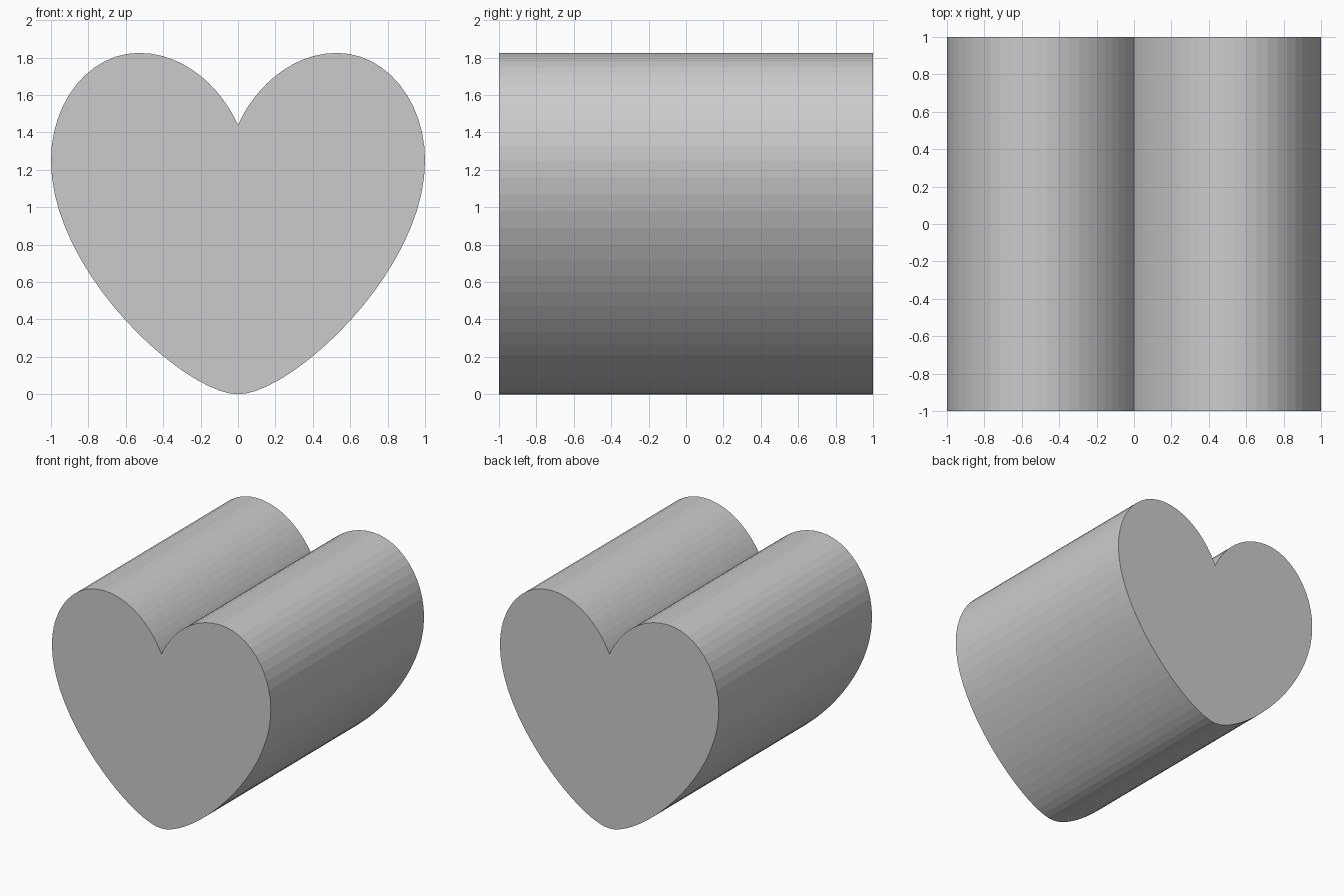
import bpy, bmesh
from mathutils import Vector
from mathutils.geometry import interpolate_bezier

if "Cube" in bpy.data.objects:
    bpy.data.objects.remove(bpy.data.objects["Cube"])

DEPTH = 2.0

# Right half of the heart outline: bezier spans (start, handle, handle, end, steps)
SPANS = [
    ((0, 0), (0.28, 0), (1, 0.65), (1, 1.25), 20),               # flank
    ((1, 1.25), (1, 1.57), (0.79, 1.825), (0.53, 1.825), 12),    # outer lobe
    ((0.53, 1.825), (0.27, 1.825), (0.08, 1.62), (0, 1.44), 12), # inner lobe to notch
]

half = []
for p0, h0, h1, p1, n in SPANS:
    pts = interpolate_bezier(Vector(p0), Vector(h0), Vector(h1), Vector(p1), n + 1)
    half += [(p[0], p[1]) for p in pts[:-1]]
half.append((0.0, 1.44))

# Mirror to the left, skipping the shared tip and notch
outline = half + [(-x, z) for x, z in reversed(half[1:-1])]

# Extrude the outline from front to back
bm = bmesh.new()
face = bm.faces.new([bm.verts.new((x, -DEPTH / 2, z)) for x, z in outline])
ext = bmesh.ops.extrude_face_region(bm, geom=[face], use_keep_orig=True)
bmesh.ops.translate(bm, vec=(0, DEPTH, 0),
                    verts=[g for g in ext["geom"] if isinstance(g, bmesh.types.BMVert)])
bmesh.ops.recalc_face_normals(bm, faces=bm.faces[:])

mesh = bpy.data.meshes.new("heart_prism")
bm.to_mesh(mesh)
bm.free()
heart = bpy.data.objects.new("heart_prism", mesh)
bpy.context.collection.objects.link(heart)
